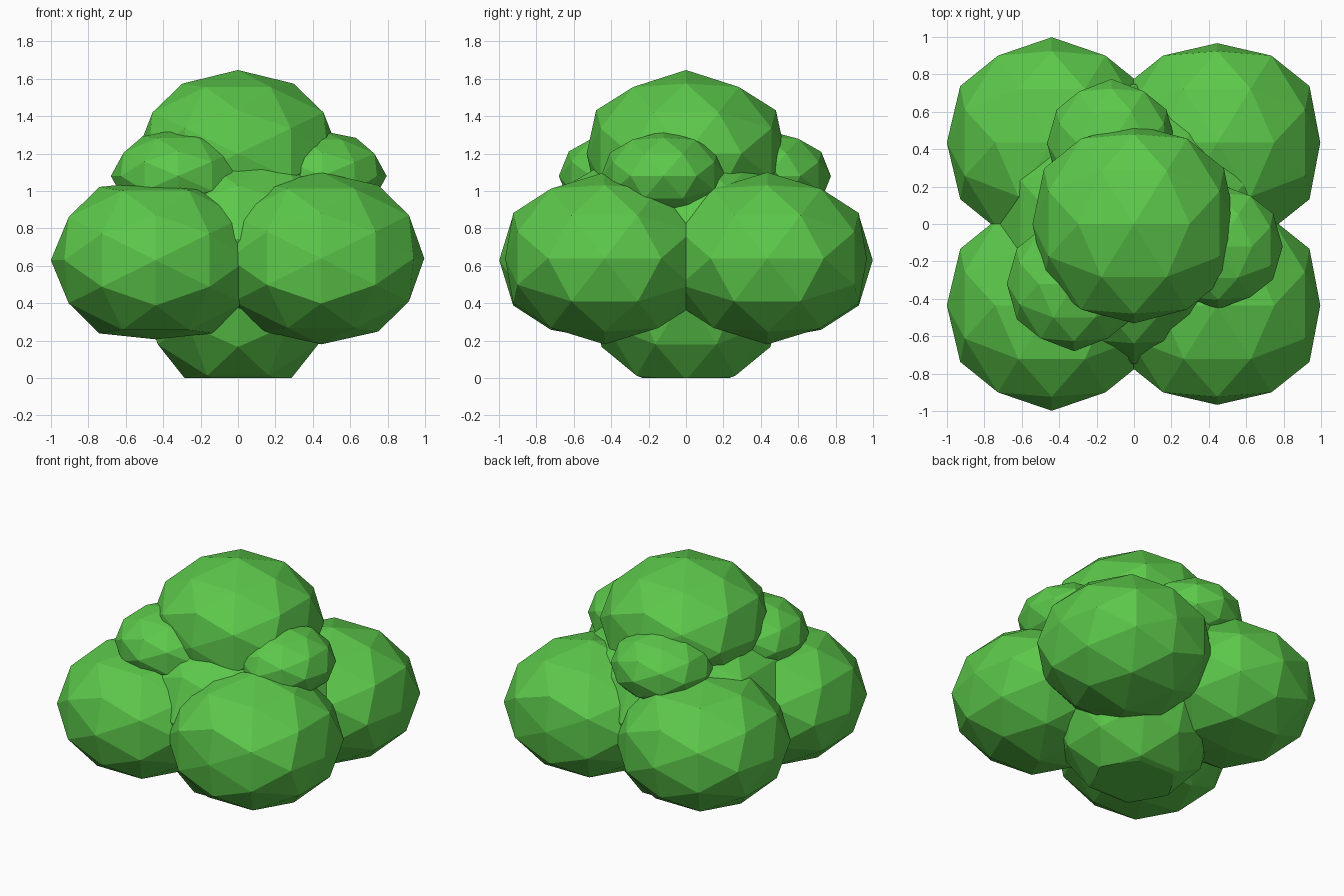
import bpy, bmesh, math
from mathutils import Vector
from itertools import product

if "Cube" in bpy.data.objects:
    bpy.data.objects.remove(bpy.data.objects["Cube"])

leaf = bpy.data.materials.new("leaf green")
leaf.diffuse_color = (0.107, 0.578, 0.069, 1)
leaf.use_nodes = True
leaf.node_tree.nodes["Principled BSDF"].inputs["Base Color"].default_value = leaf.diffuse_color


def ico_ball():
    """80-face ball with corners lying on the x, y and z axes."""
    t = (1 + math.sqrt(5)) / 2
    pts = []
    for a, b in product((-1, 1), repeat=2):
        pts += [Vector((a, 0, b * t)), Vector((0, a * t, b)), Vector((a * t, b, 0))]
    bm = bmesh.new()
    corners = [bm.verts.new(p.normalized()) for p in pts]
    bmesh.ops.convex_hull(bm, input=corners)
    bmesh.ops.subdivide_edges(bm, edges=bm.edges[:], cuts=1, use_grid_fill=True)
    for v in bm.verts:
        v.co.normalize()
    return bm


def clump(name, center, radii, axis=(1, 1, 1), cut_ground=False):
    """Flat-shaded leaf clump; axis trims the corners lying on each axis."""
    bm = ico_ball()
    for v in bm.verts:
        for i in range(3):
            if abs(v.co[i]) > 0.99:
                v.co *= axis[i]
                break
        v.co = Vector(c + p * r for c, p, r in zip(center, v.co, radii))
    if cut_ground:
        geom = bm.verts[:] + bm.edges[:] + bm.faces[:]
        bmesh.ops.bisect_plane(bm, geom=geom, plane_co=(0, 0, 0),
                               plane_no=(0, 0, 1), clear_inner=True)
        bmesh.ops.holes_fill(bm, edges=[e for e in bm.edges if e.is_boundary])
    bmesh.ops.recalc_face_normals(bm, faces=bm.faces[:])
    me = bpy.data.meshes.new(name)
    bm.to_mesh(me)
    bm.free()
    me.materials.append(leaf)
    ob = bpy.data.objects.new(name, me)
    bpy.context.collection.objects.link(ob)


# Base and core
clump("base_clump", (0, 0, 0.45), (0.53, 0.53, 0.54), cut_ground=True)
clump("core_clump", (0, 0, 0.74), (0.75, 0.75, 0.55))

# Four large side clumps
for side, y in (("front", -0.435), ("back", 0.435)):
    clump(side + "_left_clump", (-0.44, y, 0.63), (0.575, 0.575, 0.46), (0.975, 0.98, 0.92))
    clump(side + "_right_clump", (0.445, y, 0.64), (0.58, 0.575, 0.46), (0.95, 0.925, 1.0))

# Crown
clump("crown_clump", (0, 0, 1.2), (0.565, 0.565, 0.44), (0.96, 0.94, 1.015))

# Three small clumps around the crown
clump("small_front_left_clump", (-0.32, -0.32, 1.08), (0.36, 0.36, 0.25))
clump("small_right_clump", (0.45, -0.12, 1.08), (0.345, 0.335, 0.24))
clump("small_back_clump", (-0.12, 0.43, 1.08), (0.345, 0.345, 0.245))
